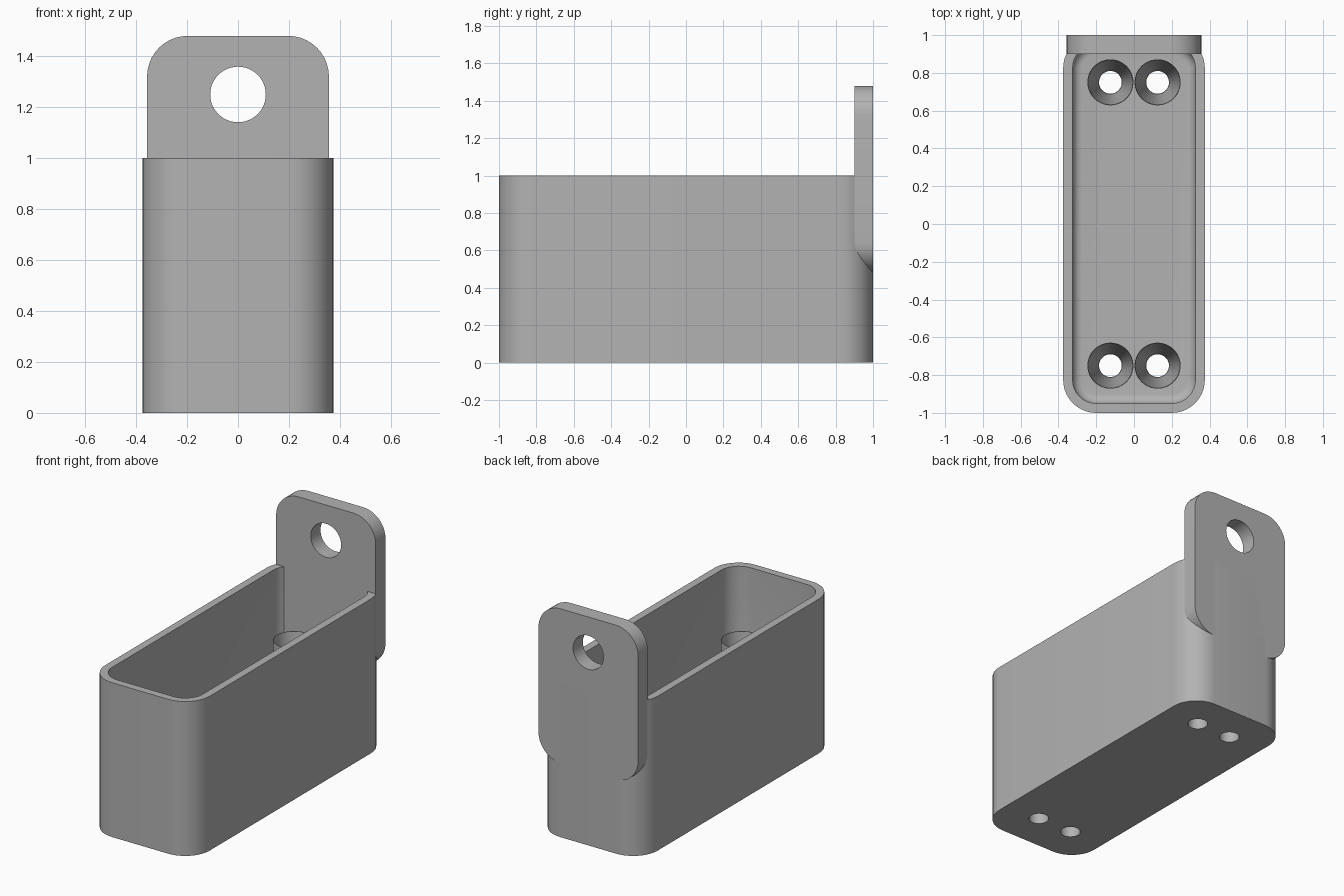
import bpy, bmesh, math
from mathutils import Matrix

cube = bpy.data.objects.get("Cube")
if cube:
    bpy.data.objects.remove(cube)

grey = bpy.data.materials.new("plain grey")
grey.use_nodes = True
grey.diffuse_color = (0.45, 0.45, 0.45, 1)
grey.node_tree.nodes["Principled BSDF"].inputs["Base Color"].default_value = (0.45, 0.45, 0.45, 1)


def rounded_rect(hx, hy, r, steps=10):
    """Outline of a rounded rectangle, counter-clockwise."""
    pts = []
    for quarter, (sx, sy) in enumerate(((1, 1), (-1, 1), (-1, -1), (1, -1))):
        for i in range(steps + 1):
            a = math.radians(90) * (quarter + i / steps)
            pts.append((sx * (hx - r) + r * math.cos(a), sy * (hy - r) + r * math.sin(a)))
    return pts


def circle(r, n=48):
    return [(r * math.cos(math.tau * i / n), r * math.sin(math.tau * i / n)) for i in range(n)]


def loft(name, sections, caps=True):
    """Skin a list of (outline, z); without caps the last joins the first."""
    bm = bmesh.new()
    rings = [[bm.verts.new((x, y, z)) for x, y in pts] for pts, z in sections]
    pairs = list(zip(rings, rings[1:]))
    if caps:
        bm.faces.new(rings[0])
        bm.faces.new(rings[-1])
    else:
        pairs.append((rings[-1], rings[0]))
    for a, b in pairs:
        n = len(a)
        for i in range(n):
            j = (i + 1) % n
            bm.faces.new((a[i], a[j], b[j], b[i]))
    bmesh.ops.recalc_face_normals(bm, faces=bm.faces)
    mesh = bpy.data.meshes.new(name)
    bm.to_mesh(mesh)
    bm.free()
    mesh.materials.append(grey)
    obj = bpy.data.objects.new(name, mesh)
    bpy.context.collection.objects.link(obj)
    return obj


def activate(obj):
    bpy.ops.object.select_all(action='DESELECT')
    obj.select_set(True)
    bpy.context.view_layer.objects.active = obj


def cut(obj, cutter):
    mod = obj.modifiers.new("cut", 'BOOLEAN')
    mod.operation = 'DIFFERENCE'
    mod.solver = 'EXACT'
    mod.object = cutter
    cutter.hide_render = True
    activate(obj)
    bpy.ops.object.modifier_apply(modifier=mod.name)
    bpy.data.objects.remove(cutter)


def smooth(obj):
    activate(obj)
    bpy.ops.object.shade_smooth_by_angle(angle=math.radians(30))


# Open box: outside, rim, inside walls and a filleted floor
half_x, half_y, corner = 0.375, 1.0, 0.175
wall, floor, fillet = 0.05, 0.05, 0.05
sections = [(rounded_rect(half_x, half_y, corner), 0),
            (rounded_rect(half_x, half_y, corner), 1),
            (rounded_rect(half_x - wall, half_y - wall, corner - wall), 1)]
for i in range(7):
    a = math.radians(90) * i / 6
    inset = wall + fillet * (1 - math.cos(a))
    sections.append((rounded_rect(half_x - inset, half_y - inset, corner - inset),
                     floor + fillet * (1 - math.sin(a))))
box = loft("box", sections)

# Screw posts with tapered bores, and matching holes in the floor
for sx in (-1, 1):
    for sy in (-1, 1):
        place = (sx * 0.125, sy * 0.75, 0)
        hole = loft("hole_cutter", [(circle(0.06), -0.1), (circle(0.06), 0.2)])
        hole.data.transform(Matrix.Translation(place))
        cut(box, hole)
        post = loft("screw_post", [(circle(0.122), 0.03), (circle(0.122), 0.63),
                                   (circle(0.119), 0.63), (circle(0.06), 0.03)], caps=False)
        post.location = place
        smooth(post)
smooth(box)

# Hanging tab on the back, with a round hole near its top
tab = loft("hanging_tab", [(rounded_rect(0.357, 0.5, 0.16), 0), (rounded_rect(0.357, 0.5, 0.16), 0.1)])
eye = loft("eye_cutter", [(circle(0.109), -0.1), (circle(0.109), 0.2)])
eye.data.transform(Matrix.Translation((0, 0.27, 0)))
cut(tab, eye)
tab.data.transform(Matrix.Translation((0, 1.0, 0.98)) @ Matrix.Rotation(math.radians(90), 4, 'X'))
smooth(tab)
